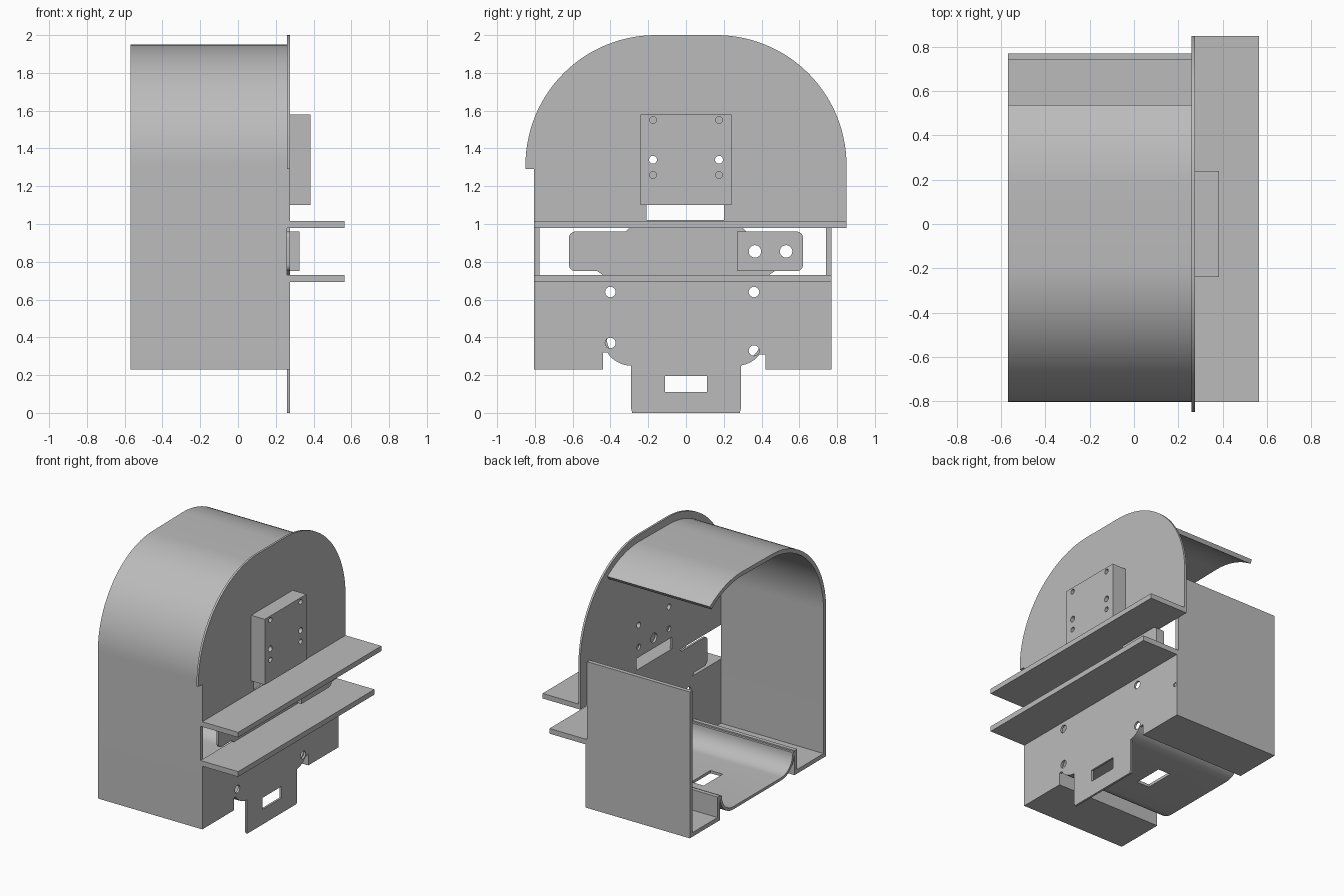
import bpy, bmesh
from math import sin, cos, pi, radians
from mathutils import Vector

if "Cube" in bpy.data.objects:
    bpy.data.objects.remove(bpy.data.objects["Cube"], do_unlink=True)

GREY = bpy.data.materials.new("plain_grey")
GREY.use_nodes = True
GREY.diffuse_color = (0.5, 0.5, 0.5, 1)
GREY.node_tree.nodes["Principled BSDF"].inputs["Base Color"].default_value = (0.5, 0.5, 0.5, 1)

BACK, FACE = 0.26, 0.275      # both sides of the upright plate
OPEN = -0.57                  # open end of the shell
T = 0.03                      # sheet thickness


def arc(cy, cz, r, a0, a1, n=12):
    angles = [radians(a0 + (a1 - a0) * i / n) for i in range(n + 1)]
    return [(cy + r * cos(a), cz + r * sin(a)) for a in angles]


def rect(y0, y1, z0, z1):
    return [(y0, z0), (y1, z0), (y1, z1), (y0, z1)]


def add_prism(bm, outline, x0, x1):
    """Extrude a (y, z) outline along x."""
    a = [bm.verts.new((x0, y, z)) for y, z in outline]
    b = [bm.verts.new((x1, y, z)) for y, z in outline]
    n = len(a)
    bm.faces.new(a)
    bm.faces.new(b)
    for i in range(n):
        j = (i + 1) % n
        bm.faces.new((a[i], a[j], b[j], b[i]))


def finish(name, bm, material=GREY):
    bmesh.ops.recalc_face_normals(bm, faces=bm.faces)
    me = bpy.data.meshes.new(name)
    bm.to_mesh(me)
    bm.free()
    ob = bpy.data.objects.new(name, me)
    bpy.context.collection.objects.link(ob)
    me.materials.append(material)
    return ob


def prism(name, outline, x0, x1):
    bm = bmesh.new()
    add_prism(bm, outline, x0, x1)
    return finish(name, bm)


def sheet(name, path, t=T):
    """Bent sheet: the path is the outer skin, thickness grows to its left."""
    pts = [Vector(p) for p in path]
    inner = []
    for i, p in enumerate(pts):
        dirs = []
        if i > 0:
            dirs.append((p - pts[i - 1]).normalized())
        if i < len(pts) - 1:
            dirs.append((pts[i + 1] - p).normalized())
        normals = [Vector((-d.y, d.x)) for d in dirs]
        m = sum(normals, Vector((0, 0))).normalized()
        inner.append(p + m * t / m.dot(normals[0]))
    bm = bmesh.new()
    rows = [[bm.verts.new((x, q.x, q.y)) for x, q in
             ((OPEN, p), (BACK, p), (BACK, k), (OPEN, k))] for p, k in zip(pts, inner)]
    for r, s in zip(rows, rows[1:]):
        for i in range(4):
            j = (i + 1) % 4
            bm.faces.new((r[i], r[j], s[j], s[i]))
    bm.faces.new(rows[0])
    bm.faces.new(rows[-1])
    return finish(name, bm)


def cut(ob, shapes):
    """Cut (outline, x0, x1) prisms out of an object."""
    bm = bmesh.new()
    for outline, x0, x1 in shapes:
        add_prism(bm, outline, x0, x1)
    cutter = finish("cutter", bm)
    cutter.hide_render = True
    mod = ob.modifiers.new("cut", "BOOLEAN")
    mod.operation, mod.solver, mod.object = "DIFFERENCE", "EXACT", cutter
    dg = bpy.context.evaluated_depsgraph_get()
    ob.data = bpy.data.meshes.new_from_object(ob.evaluated_get(dg))
    ob.modifiers.clear()
    bpy.data.objects.remove(cutter, do_unlink=True)


def hole(y, z, r, x0=0.2, x1=0.45):
    return (arc(y, z, r, 0, 345, 23), x0, x1)


# Shell: arch, front wall, front floor and its inner wall in one bent sheet
sheet("arch_and_front_wall",
      arc(0.17, 1.31, 0.64, 55, 90) + arc(-0.17, 1.31, 0.635, 90, 180, 28)
      + [(-0.805, 0.23), (-0.44, 0.23), (-0.44, 0.41)])
sheet("back_wall", [(0.42, 0.41), (0.42, 0.23), (0.77, 0.23), (0.77, 1.3)])

# Curved trough between the floors, with a slot
trough = sheet("floor_trough",
               arc(-0.29, 0.4, 0.15, 180, 270) + arc(0.27, 0.4, 0.15, 270, 360), 0.02)
cut(trough, [(rect(-0.11, 0.11, 0.2, 0.35), -0.22, -0.12)])

# Upper plate with a rounded outer rim
bm = bmesh.new()
add_prism(bm, [(-0.805, 0.98), (0.77, 0.98), (0.77, 1.0), (0.85, 1.0)]
          + arc(0.16, 1.31, 0.69, 0, 90, 28) + arc(-0.16, 1.31, 0.69, 90, 180, 28)
          + [(-0.85, 1.29), (-0.805, 1.29)], BACK, FACE)
rim = [e for e in bm.edges if all(v.co.x > 0.27 and v.co.z > 1.3 for v in e.verts)]
bmesh.ops.bevel(bm, geom=rim, offset=0.013, segments=3, profile=0.5, affect="EDGES")
upper_plate = finish("upper_plate", bm)
cut(upper_plate, [(rect(-0.21, 0.2, 1.02, 1.105), 0.2, 0.3), hole(0, 1.18, 0.035)]
    + [hole(s * 0.175, z, 0.021) for s in (-1, 1) for z in (1.34, 1.18)])

# Lower plate with notches, mounting holes and a slotted tab
lower_plate = prism("lower_plate",
                    [(-0.805, 0.23), (-0.44, 0.23), (-0.44, 0.32)]
                    + arc(-0.29, 0.4, 0.15, 212, 270)
                    + [(-0.29, 0.02), (-0.285, 0), (0.285, 0), (0.29, 0.02)]
                    + arc(0.27, 0.4, 0.15, 278, 323)
                    + [(0.42, 0.31), (0.42, 0.23), (0.77, 0.23), (0.77, 0.73), (-0.805, 0.73)],
                    BACK, FACE)
cut(lower_plate, [(rect(-0.11, 0.11, 0.11, 0.195), 0.2, 0.3), hole(0.75, 0.47, 0.015, 0.268)]
    + [hole(y, z, 0.028) for y, z in ((-0.4, 0.64), (0.36, 0.64), (-0.4, 0.37), (0.36, 0.33))])

# Tongue in the opening between the plates
r = 0.035
top, low, end = 0.96 - r, 0.75 + r, 0.62 - r
tongue = prism("tongue",
               [(-0.44, 0.73), (0.44, 0.73), (0.47, 0.75)]
               + arc(end, low, r, -90, 0, 6) + arc(end, top, r, 0, 90, 6)
               + [(0.32, 0.96), (0.3, 0.98), (-0.3, 0.98), (-0.32, 0.96)]
               + arc(-end, top, r, 90, 180, 6) + arc(-end, low, r, 180, 270, 6)
               + [(-0.47, 0.75)], BACK, FACE)
pad = prism("tongue_pad",
            [(0.27, 0.75)] + arc(end, low, r, -90, 0, 6)
            + arc(end, top, r, 0, 90, 6) + [(0.27, 0.96)], FACE, 0.325)
for part in (tongue, pad):
    cut(part, [hole(y, 0.855, 0.033) for y in (0.365, 0.53)])

# Bracket block on the upper plate, two through holes and four blind ones
block = prism("bracket_block", rect(-0.24, 0.24, 1.1, 1.58), FACE, 0.385)
cut(block, [hole(s * 0.175, 1.34, 0.021) for s in (-1, 1)]
    + [hole(s * 0.175, z, 0.018, 0.33) for s in (-1, 1) for z in (1.26, 1.55)])

# Shelves
prism("upper_shelf", rect(-0.805, 0.85, 0.98, 1.017), BACK, 0.565)
prism("lower_shelf", rect(-0.805, 0.77, 0.692, 0.73), BACK, 0.565)

# Smooth curved surfaces, keep edges sharp
bpy.ops.object.select_all(action="DESELECT")
for ob in bpy.context.collection.objects:
    if ob.type == "MESH":
        ob.select_set(True)
        bpy.context.view_layer.objects.active = ob
bpy.ops.object.shade_smooth_by_angle(angle=radians(30))
